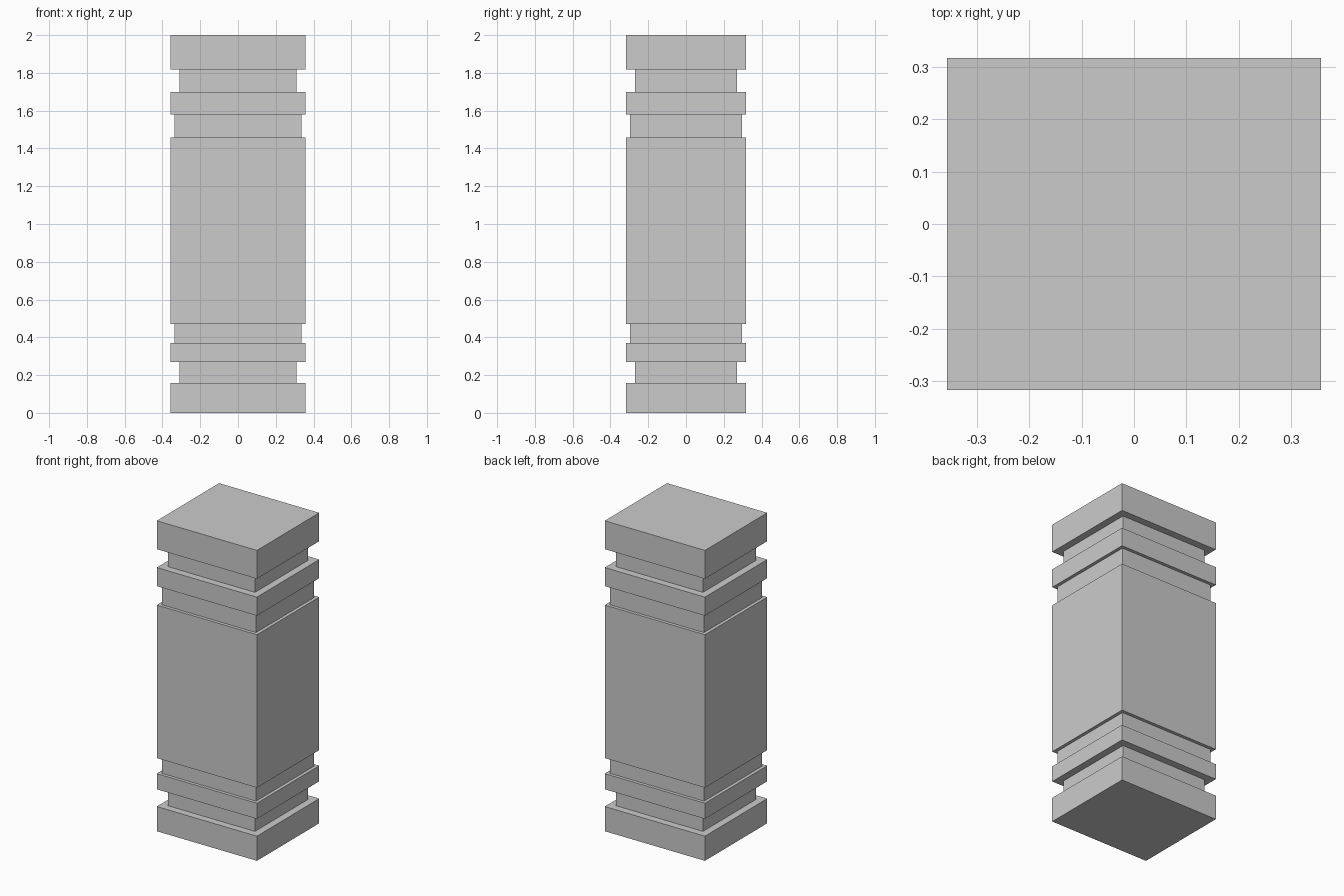
import bpy
import bmesh

if "Cube" in bpy.data.objects:
    bpy.data.objects.remove(bpy.data.objects["Cube"])

HALF_X, HALF_Y = 0.357, 0.317
DEEP, SHALLOW = 0.047, 0.021   # groove depths

# Stacked bands from the ground up: (top height, inset from the full width)
BANDS = [
    (0.159, 0),         # base block
    (0.270, DEEP),      # lower deep groove
    (0.371, 0),         # lower collar
    (0.471, SHALLOW),   # lower shallow groove
    (1.457, 0),         # shaft
    (1.579, SHALLOW),   # upper shallow groove
    (1.699, 0),         # upper collar
    (1.817, DEEP),      # upper deep groove
    (2.000, 0),         # top block
]


def ring(bm, z, inset):
    """Rectangular loop of four vertices."""
    x, y = HALF_X - inset, HALF_Y - inset
    return [bm.verts.new((sx * x, sy * y, z))
            for sx, sy in ((-1, -1), (1, -1), (1, 1), (-1, 1))]


# Pillar: one closed shell, skinned through a lower and an upper loop per band
bm = bmesh.new()
rings = []
bottom = 0.0
for top, inset in BANDS:
    rings += [ring(bm, bottom, inset), ring(bm, top, inset)]
    bottom = top

for a, b in zip(rings, rings[1:]):
    for i in range(4):
        j = (i + 1) % 4
        bm.faces.new((a[i], a[j], b[j], b[i]))
bm.faces.new(rings[0][::-1])
bm.faces.new(rings[-1])
bmesh.ops.recalc_face_normals(bm, faces=bm.faces)

mesh = bpy.data.meshes.new("pillar")
bm.to_mesh(mesh)
bm.free()
bpy.context.collection.objects.link(bpy.data.objects.new("pillar", mesh))
